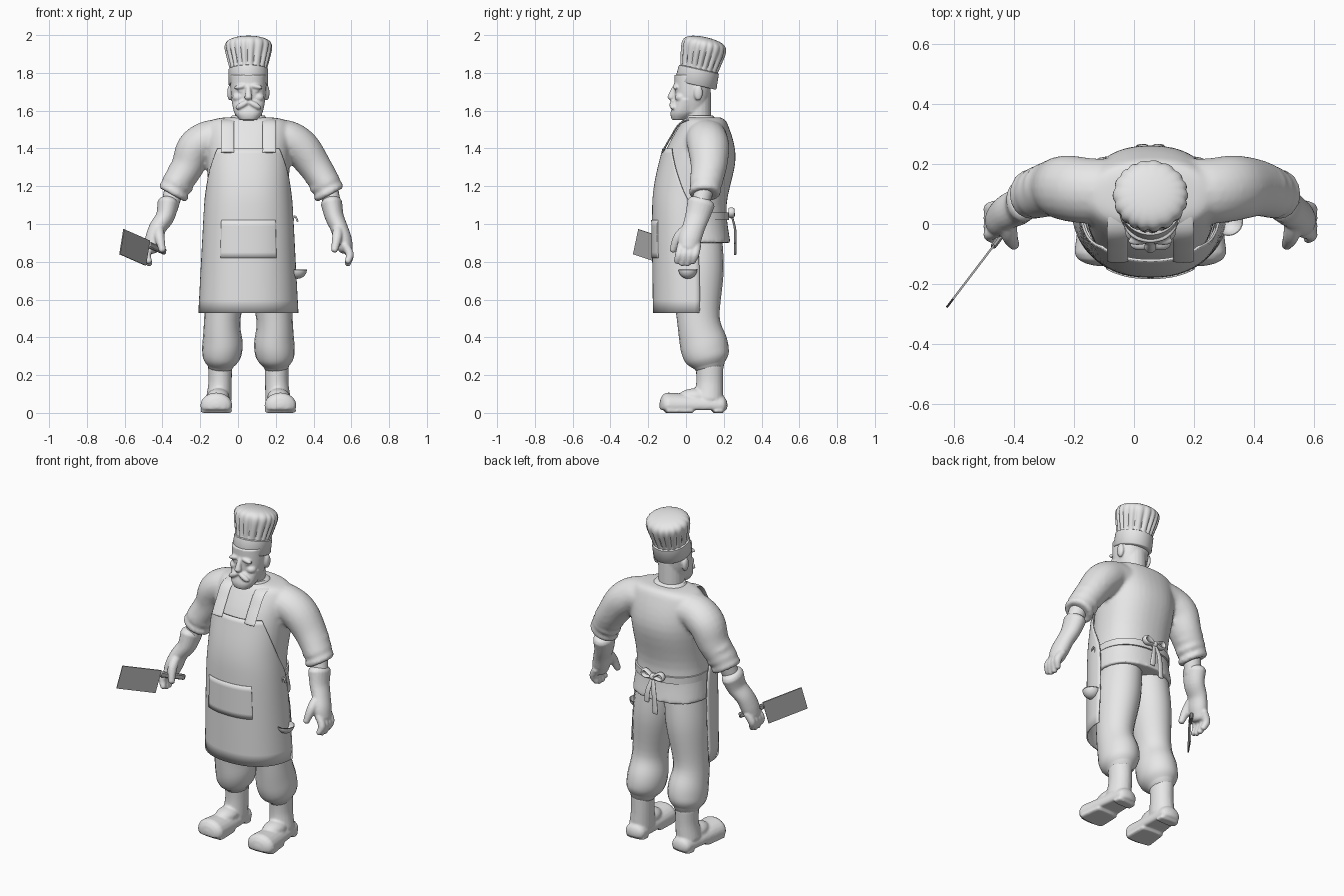
import bpy, bmesh, math
from mathutils import Vector, Matrix

CENTRE = .055  # middle of the body along x
AXIS_X, AXIS_Y, AXIS_Z = Matrix.Identity(3)
SIDES = {"left": 1, "right": -1}

default_cube = bpy.data.objects.get("Cube")
if default_cube:
    bpy.data.objects.remove(default_cube)


def make_material(name, value):
    material = bpy.data.materials.new(name)
    material.use_nodes = True
    colour = (value, value, value, 1)
    material.diffuse_color = colour
    material.node_tree.nodes["Principled BSDF"].inputs["Base Color"].default_value = colour
    return material


CLAY = make_material("light grey", .8)
STEEL = make_material("steel grey", .4)


def select(parts):
    bpy.ops.object.select_all(action="DESELECT")
    for part in parts:
        part.select_set(True)
    bpy.context.view_layer.objects.active = parts[0]


def finish(name, bm, material=CLAY):
    """Turn a bmesh into a named, smooth-shaded object."""
    bmesh.ops.recalc_face_normals(bm, faces=bm.faces)
    mesh = bpy.data.meshes.new(name)
    bm.to_mesh(mesh)
    bm.free()
    mesh.materials.append(material)
    part = bpy.data.objects.new(name, mesh)
    bpy.context.collection.objects.link(part)
    select([part])
    bpy.ops.object.shade_smooth_by_angle(angle=math.radians(50))
    return part


def blend(parts, voxel, passes):
    """Melt overlapping parts into one soft surface."""
    select(parts)
    bpy.ops.object.join()
    remesh = parts[0].modifiers.new("merge", "REMESH")
    remesh.mode, remesh.voxel_size, remesh.use_smooth_shade = "VOXEL", voxel, True
    parts[0].modifiers.new("soften", "SMOOTH").iterations = passes


def smooth_rows(rows, steps=5):
    """Pass a Catmull-Rom spline through rows of numbers."""
    rows = [Vector(row) for row in rows]
    padded = [rows[0]] + rows + [rows[-1]]
    result = []
    for before, start, end, after in zip(padded, padded[1:], padded[2:], padded[3:]):
        leave, arrive = (end - before) / 2, (after - start) / 2
        for step in range(steps):
            t = step / steps
            ease = t * t * (3 - 2 * t)
            result.append(start.lerp(end, ease) + leave * t * (1 - t) ** 2 - arrive * t * t * (1 - t))
    return result + [rows[-1]]


def skin(bm, rings, closed=True):
    """Bridge neighbouring rings of points, capping closed ones."""
    rings = [[bm.verts.new(point) for point in ring] for ring in rings]
    for low, high in zip(rings, rings[1:]):
        for i in range(0 if closed else 1, len(low)):
            bm.faces.new((low[i - 1], low[i], high[i], high[i - 1]))
    if closed:
        bm.faces.new(rings[0])
        bm.faces.new(rings[-1])


def tube(name, rows, side=1, ref=AXIS_Y, flat=1, sides=20, floor=0):
    """Round-ended limb through rows (offset, y, z, radius); flat scales the radius along ref."""
    rows = smooth_rows(rows)
    points = [row.to_3d() for row in rows]
    radii = [row[-1] for row in rows]
    rings = []

    def add_ring(point, tangent, radius):
        v = (ref - tangent * ref.dot(tangent)).normalized()
        u = v.cross(tangent)
        turns = [math.tau * i / sides for i in range(sides)]
        ring = [point + radius * (u * math.cos(a) + v * flat * math.sin(a)) for a in turns]
        rings.append([(CENTRE + side * p.x, p.y, max(p.z, floor)) for p in ring])

    def add_cap(point, tangent, radius, angles):
        for angle in map(math.radians, angles):
            reach = .6 * radius * min(flat, 1) * math.sin(angle)
            add_ring(point + tangent * reach, tangent, radius * math.cos(angle))

    add_cap(points[0], (points[1] - points[0]).normalized(), radii[0], (-80, -55, -30))
    for i, point in enumerate(points):
        ahead, behind = points[min(i + 1, len(points) - 1)], points[max(i - 1, 0)]
        add_ring(point, (ahead - behind).normalized(), radii[i])
    add_cap(points[-1], (points[-1] - points[-2]).normalized(), radii[-1], (30, 55, 80))
    bm = bmesh.new()
    skin(bm, rings)
    return finish(name, bm)


def wrap(name, rows, sides=40):
    """Level oval sections from rows (z, half width, front, back), open if a half angle follows."""
    closed = len(rows[0]) == 4
    rings = []
    for z, half, front, back, *angle in smooth_rows(rows):
        limit = math.pi if closed else math.radians(angle[0])
        ring = []
        for i in range(sides if closed else sides + 1):
            a = limit * (2 * i / sides - 1)
            x, y = [math.copysign(abs(f) ** .88, f) for f in (math.sin(a), math.cos(a))]
            ring.append((CENTRE + x * half, (front + back) / 2 - y * (back - front) / 2, z))
        rings.append(ring)
    bm = bmesh.new()
    skin(bm, rings, closed)
    part = finish(name, bm)
    if not closed:
        part.modifiers.new("thickness", "SOLIDIFY").thickness = .008
    return part


def ball(name, location, size, lean=0):
    bm = bmesh.new()
    bmesh.ops.create_uvsphere(bm, u_segments=20, v_segments=12, radius=1)
    part = finish(name, bm)
    part.location = Vector(location) + AXIS_X * CENTRE
    part.scale = size
    part.rotation_euler.y = lean
    return part


def roll(name, spot, side):
    """Rolled fold of cloth around the arm."""
    bpy.ops.mesh.primitive_torus_add(location=(CENTRE + side * spot.x, spot.y, spot.z),
                                     rotation=(0, -side * .5, 0), major_radius=.066, minor_radius=.02)
    bpy.context.object.name = name
    return bpy.context.object


# Coat and head start as lists of parts that are melted together at the end
coat = [wrap("coat", [(.9, .225, -.13, .235), (1.1, .21, -.15, .215), (1.35, .22, -.12, .263),
                      (1.53, .215, -.03, .22), (1.565, .12, .01, .18)])]
head = [wrap("head", [(1.59, .07, -.05, .1), (1.68, .092, -.06, .125), (1.79, .096, -.062, .14)]),
        wrap("beard", [(1.55, .045, -.075, 0), (1.59, .075, -.082, .05), (1.66, .09, -.058, .06)]),
        tube("neck", [(0, .06, 1.5, .072), (0, .06, 1.7, .072)]),
        tube("nose", [(0, -.055, 1.73, .013), (0, -.07, 1.7, .015), (0, -.078, 1.668, .021)])]

# Apron sheet, pocket and waist tie
wrap("apron", [(.53, .265, -.175, .32, 90), (1, .24, -.18, .24, 95),
               (1.2, .23, -.17, .25, 75), (1.4, .23, -.125, .26, 43)])
wrap("pocket", [(.82, .254, -.183, .28, 33), (1.02, .245, -.184, .24, 33)])
wrap("waist_tie", [(1.02, .216, -.15, .228), (1.06, .216, -.15, .228)])
ball("bow_knot", (0, .24, 1.05), (.02, .02, .02))

for label, side in SIDES.items():
    tube(label + "_strap", [(.11, -.125, 1.38, .005), (.11, -.08, 1.46, .005),
                            (.11, -.02, 1.54, .005), (.1, .1, 1.56, .005)], side, AXIS_X, 7)
    tube(label + "_bow_loop", [(0, .24, 1.05, .008), (.05, .24, 1.08, .008), (.07, .24, 1.06, .008),
                               (.05, .24, 1.04, .008), (0, .24, 1.05, .008)], side, flat=2)
    tube(label + "_bow_tail", [(0, .24, 1.05, .01), (.02, .26, .97, .015),
                               (.03, .26, .87 + .03 * side, .018)], side, flat=.4)

    # Sleeve with rolled cuff, then forearm; the right arm hangs closer
    tuck = .015 * (1 - side)
    coat.append(tube(label + "_sleeve", [(.1, .11, 1.45, .1), (.2, .11, 1.45, .1), (.28, .12, 1.4, .1),
                                         (.355 - tuck, .12, 1.3, .087), (.42 - tuck, .1, 1.2, .076)],
                     side, flat=1.1))
    for fold in range(3):
        spot = Vector((.38 - tuck, .12, 1.26)).lerp((.425 - tuck, .1, 1.17), fold / 2)
        coat.append(roll(f"{label}_sleeve_fold_{fold}", spot, side))
    tube(label + "_forearm", [(.42 - tuck, .1, 1.2, .052), (.45 - tuck, .07, 1.08, .045)], side)

    # Glove with four fingers and a thumb
    hand = [tube(label + "_glove", [(.44 - tuck / 2, .08, 1.11, .057), (.455 - tuck / 2, .06, 1.04, .05),
                                    (.48, .04, .98, .046), (.5, .02, .92, .047), (.515, .01, .87, .04)],
                 side, flat=1.3)]
    for finger in range(4):
        y = .028 * finger - .035
        tip = .8 - .015 * math.sin(finger)
        hand.append(tube(f"{label}_finger_{finger}", [(.51, y + .01, .89, .022), (.537, y, .84, .022),
                                                      (.525, y - .015, tip, .016)], side, sides=12))
    hand.append(tube(label + "_thumb", [(.475, .01, .98, .028), (.47, -.04, .93, .027),
                                        (.455, -.07, .86, .018)], side, sides=12))
    blend(hand, .006, 3)

    # Baggy trousers gathered into tall boots
    tube(label + "_trouser_leg", [(.09, .06, .95, .11), (.11, .06, .75, .118), (.138, .065, .5, .096),
                                  (.137, .095, .36, .107), (.145, .115, .29, .098),
                                  (.148, .125, .25, .07)], side, flat=1.18)
    boot = [tube(label + "_boot", [(.15, .125, .25, .064), (.15, .125, .16, .062),
                                   (.157, .12, .07, .068)], side, flat=1.15),
            ball(label + "_instep", (side * .16, .05, .085), (.06, .09, .045))]
    pieces = (("foot", .19, -.1, .8, .015), ("sole", .03, -.1, .25, 0), ("heel", .19, .15, .25, 0))
    for piece, start, end, height, floor in pieces:
        path = []
        for step in range(5):
            y = start + (end - start) * step / 4
            width = .077 - .08 * y
            path.append((.165 - .05 * y, y, .04 if floor else .01, width))
        boot.append(tube(f"{label}_{piece}", path, side, AXIS_Z, height, floor=floor))
    blend(boot, .007, 3)

    # Paired face features
    head += [ball("ear", (side * .097, .065, 1.695), (.015, .024, .042)),
             ball("eye", (side * .038, -.048, 1.705), (.017, .012, .011)),
             ball("brow", (side * .042, -.056, 1.727), (.036, .015, .012), side * .2),
             ball("cheek", (side * .055, -.028, 1.67), (.03, .03, .024)),
             ball("moustache", (side * .033, -.07, 1.63), (.04, .018, .016), side * .5)]

blend(coat, .011, 5)
blend(head, .006, 2)
wrap("collar", [(1.54, .115, -.01, .175), (1.575, .085, 0, .14)])

# Tall hat: pleated crown above a plain band, tipped back
hat_frame = Matrix.Translation((CENTRE, .05, 1.735)) @ Matrix.Rotation(-.22, 4, "X")


def hat_part(name, profile, pleats=18, sides=120):
    rings = []
    for z, radius, depth in profile:
        ring = []
        for i in range(sides):
            a = math.tau * i / sides
            fold = math.sin(pleats * a / 2 + .6 * math.sin(3 * a)) ** 4
            r = radius * (1 - depth * fold)
            ring.append(hat_frame @ Vector((r * math.cos(a), r * math.sin(a) * (1.08 - .6 * z), z)))
        rings.append(ring)
    bm = bmesh.new()
    skin(bm, rings)
    finish(name, bm)


crown = []
for step in range(17):
    t = math.sin(math.pi / 2 * step / 16)
    pleat = .1 * math.sin(math.pi * math.sqrt(t))
    crown.append((.08 + .18 * t, (.097 + .047 * t) * math.sqrt(1.001 - t ** 8), pleat))
hat_part("hat_crown", crown)
hat_part("hat_band", [(0, .1, 0), (.005, .105, 0), (.085, .105, 0), (.09, .095, 0)])

# Ladle hanging at the left hip
bm = bmesh.new()
bmesh.ops.create_uvsphere(bm, u_segments=24, v_segments=16, radius=.05)
bmesh.ops.bisect_plane(bm, geom=bm.verts[:] + bm.edges[:] + bm.faces[:], plane_co=(0, 0, 0),
                       plane_no=AXIS_Z, clear_outer=True)
cup = finish("ladle_cup", bm)
cup.location = (.315, .01, .76)
cup.modifiers.new("thickness", "SOLIDIFY").thickness = .004
tube("ladle_handle", [(.235, .01, .75, .005), (.234, .01, 1, .005), (.247, .01, 1.04, .005),
                      (.26, .01, 1.015, .005)], sides=8)

# Cleaver in the right hand, with a hole near the blade's tip
cleaver_frame = (Matrix.Translation((-.547, -.175, .876)) @ Matrix.Rotation(.92, 4, "Z")
                 @ Matrix.Rotation(.26, 4, "Y"))


def cleaver_part(name, offset, size):
    bm = bmesh.new()
    bmesh.ops.create_cube(bm, size=1)
    bm.transform(cleaver_frame @ Matrix.Translation(offset) @ Matrix.Diagonal(size).to_4x4())
    return finish(name, bm, STEEL)


blade = cleaver_part("cleaver_blade", (0, 0, 0), (.234, .007, .137))
grip = cleaver_part("cleaver_handle", (.19, 0, .045), (.15, .02, .032))
grip.modifiers.new("rounding", "BEVEL").width = .006
bm = bmesh.new()
bmesh.ops.create_cone(bm, cap_ends=True, segments=12, radius1=.009, radius2=.009, depth=.1)
bm.transform(cleaver_frame @ Matrix.Translation((-.1, 0, -.045)) @ Matrix.Rotation(math.pi / 2, 4, "X"))
cutter = finish("hole_cutter", bm)
cutter.hide_render = True
cutter.hide_set(True)
hole = blade.modifiers.new("hole", "BOOLEAN")
hole.operation, hole.object = "DIFFERENCE", cutter
